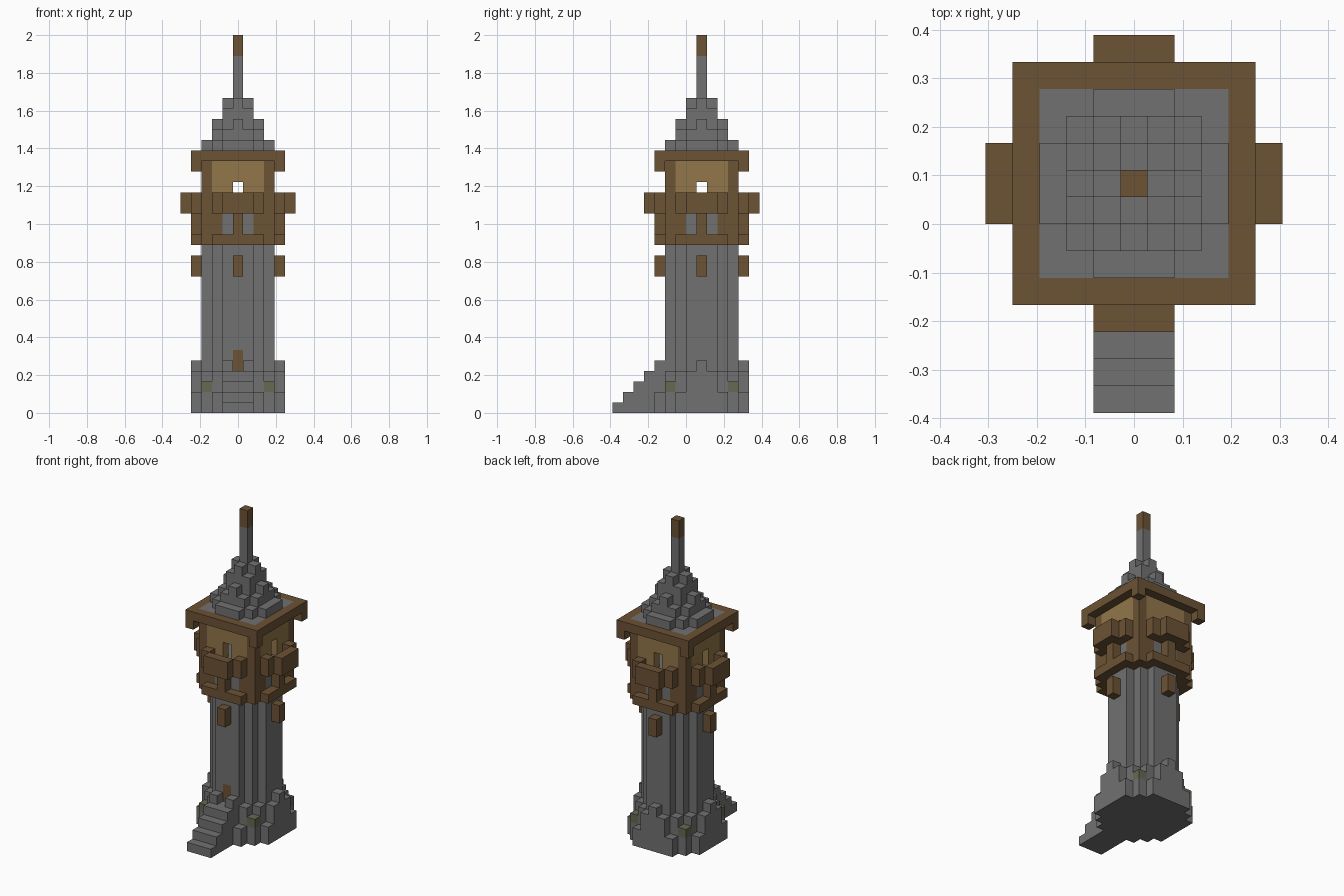
import bpy
import bmesh
from mathutils import Vector

cube = bpy.data.objects.get("Cube")
if cube:
    bpy.data.objects.remove(cube, do_unlink=True)

U = 1 / 18                        # edge of one block
CENTRE = Vector((0, 1.5, 0.5))    # tower axis and lowest block centre


def material(name, rgb):
    m = bpy.data.materials.new(name)
    m.use_nodes = True
    colour = (*rgb, 1)
    m.diffuse_color = colour
    m.node_tree.nodes["Principled BSDF"].inputs["Base Color"].default_value = colour
    return m


STONE = material("grey stone", (0.165, 0.165, 0.165))
WOOD = material("dark wood", (0.15, 0.085, 0.035))
PLANK = material("light planks", (0.29, 0.18, 0.067))
MOSS = material("mossy stone", (0.135, 0.14, 0.085))


def box(xs, ys, zs):
    """Blocks from first to last x and y, and between two heights."""
    return {(x, y, z) for x in range(xs[0], xs[1] + 1)
            for y in range(ys[0], ys[1] + 1) for z in range(*zs)}


def square(r, zs):
    return box((-r, r), (-r, r), zs)


def around(cells):
    """Repeat on all four sides of the tower."""
    out = set()
    for x, y, z in cells:
        out |= {(x, y, z), (-y, x, z), (-x, -y, z), (y, -x, z)}
    return out


def both(cells):
    """Mirror left and right, then repeat on all sides."""
    return around(cells | {(-x, y, z) for x, y, z in cells})


def cross(length, width, zs):
    return around(box((-width, width), (-length, length), zs))


parts = {}

# Round stone shaft with a doorway block in the front wall
door = box((0, 0), (-3, -3), (4, 6))
parts["shaft"] = (STONE, (cross(3, 1, (0, 20)) | square(2, (0, 20))) - door)
parts["door"] = (WOOD, door)

# Stepped footing, with the front cut away for the doorway
footing = cross(4, 0, (0, 5)) | cross(4, 1, (0, 4)) | cross(4, 2, (0, 2))
footing |= square(3, (0, 2)) | both(box((2, 2), (-3, -3), (0, 4)))
footing |= box((-1, 1), (-4, -4), (0, 5))
footing -= box((0, 0), (-4, -4), (4, 5)) | parts["shaft"][1]
parts["footing"] = (STONE, footing)
parts["mossy_corners"] = (MOSS, both(box((3, 3), (-3, -3), (2, 3))))

# Front stairs
stairs = set()
for step in range(4):
    stairs |= box((-1, 1), (-8 + step, -5), (step, step + 1))
parts["front_stairs"] = (STONE, stairs)

# Wall brackets
parts["wall_brackets"] = (WOOD, both(box((0, 0), (-4, -4), (13, 15))))

# Timber gallery: lower ring, posts, floor and railings
gallery = box((-2, 2), (-4, -4), (16, 17)) | box((0, 0), (-4, -4), (17, 19))
gallery |= box((2, 3), (-3, -3), (16, 21)) | box((2, 2), (-4, -4), (19, 21))
gallery |= box((-1, 1), (-4, -4), (19, 20)) | box((-1, 1), (-5, -5), (19, 21))
parts["gallery"] = (WOOD, both(gallery) - square(2, (16, 21)))

# Watch room with an opening on each side
walls = box((-2, 2), (-3, -3), (20, 24)) - box((0, 0), (-3, -3), (20, 22))
parts["room_walls"] = (PLANK, around(walls) - parts["gallery"][1])
parts["room_posts"] = (WOOD, both(box((3, 3), (-3, -3), (21, 24))))

# Roof edge with dropped corners, and the stone roof
rim = square(4, (24, 25)) - square(3, (24, 25))
parts["roof_rim"] = (WOOD, rim | both(box((4, 4), (-4, -4), (23, 24))))
roof = square(3, (24, 25)) | square(2, (25, 26)) | cross(3, 1, (25, 26))
roof |= cross(2, 1, (26, 27)) | cross(2, 0, (27, 28))
roof |= square(1, (27, 29)) | cross(1, 0, (29, 30))
parts["roof"] = (STONE, roof)

# Spire
parts["spire"] = (STONE, box((0, 0), (0, 0), (30, 34)))
parts["spire_tip"] = (WOOD, box((0, 0), (0, 0), (34, 36)))

solid = set().union(*(cells for _, cells in parts.values()))
AXES = [Vector(a) for a in ((1, 0, 0), (0, 1, 0), (0, 0, 1))]


def build(name, mat, cells):
    """Skin the exposed sides of the blocks and merge flat areas."""
    bm = bmesh.new()
    corners = {}

    def corner(p):
        key = tuple(round(2 * c) for c in p)
        if key not in corners:
            corners[key] = bm.verts.new((p + CENTRE) * U)
        return corners[key]

    for cell in sorted(cells):
        c = Vector(cell)
        for i, axis in enumerate(AXES):
            for s in (-1, 1):
                n = axis * s
                if tuple(round(v) for v in c + n) in solid:
                    continue
                a = AXES[(i + 1) % 3] / 2
                b = AXES[(i + 2) % 3] / 2 * s
                m = c + n / 2
                bm.faces.new([corner(m + d) for d in (-a - b, a - b, a + b, b - a)])
    bmesh.ops.dissolve_limit(bm, angle_limit=0.01, verts=bm.verts[:], edges=bm.edges[:])
    mesh = bpy.data.meshes.new(name)
    bm.to_mesh(mesh)
    bm.free()
    mesh.materials.append(mat)
    obj = bpy.data.objects.new(name, mesh)
    bpy.context.collection.objects.link(obj)


for name, (mat, cells) in parts.items():
    build(name, mat, cells)
